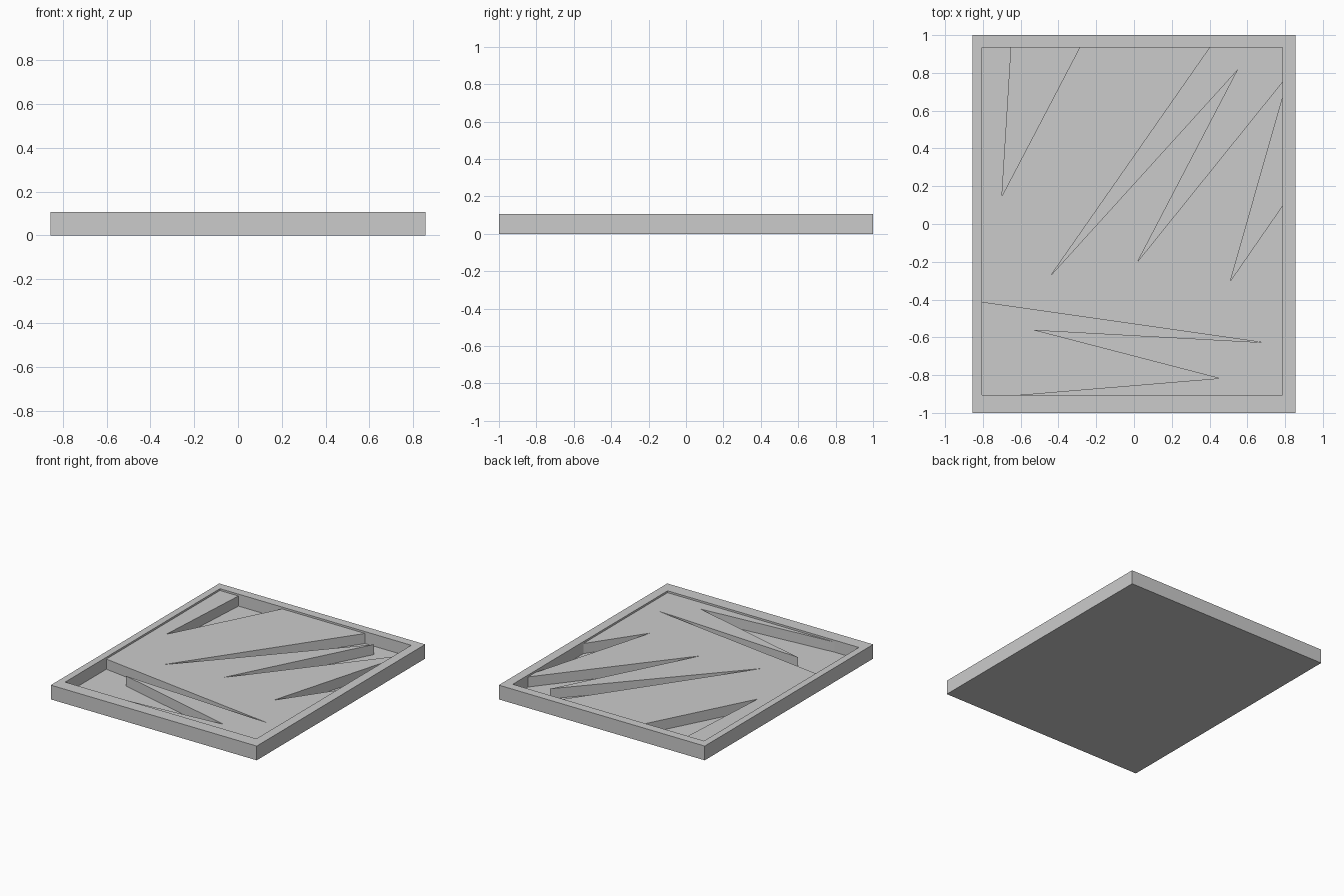
import bpy, bmesh

if "Cube" in bpy.data.objects:
    bpy.data.objects.remove(bpy.data.objects["Cube"])

HEIGHT, PLATE_TOP, FLOOR = 0.107, 0.093, 0.017
L, R, B, T = -0.804, 0.786, -0.904, 0.934   # inside edges of the rim


def rect(x0, x1, y0, y1):
    return [(x0, y0), (x1, y0), (x1, y1), (x0, y1)]


def loft(name, rings):
    """Join outlines of equal point count, given as (points, z), and cap both ends."""
    bm = bmesh.new()
    loops = [[bm.verts.new((x, y, z)) for x, y in pts] for pts, z in rings]
    for a, b in zip(loops, loops[1:]):
        n = len(a)
        for i in range(n):
            j = (i + 1) % n
            bm.faces.new((a[i], a[j], b[j], b[i]))
    caps = [bm.faces.new(loops[0][::-1]), bm.faces.new(loops[-1])]
    bmesh.ops.recalc_face_normals(bm, faces=bm.faces)
    bmesh.ops.triangulate(bm, faces=caps, ngon_method='EAR_CLIP')
    mesh = bpy.data.meshes.new(name)
    bm.to_mesh(mesh)
    bm.free()
    obj = bpy.data.objects.new(name, mesh)
    bpy.context.collection.objects.link(obj)
    return obj


# Shallow tray: outer walls, flat rim, inner walls and floor
outer = rect(-0.856, 0.856, -1, 1)
inner = rect(L, R, B, T)
loft("tray", [(outer, 0), (outer, HEIGHT), (inner, HEIGHT), (inner, FLOOR)])

# Raised plate with jagged, shard-shaped cut-outs
shards = [
    (L, -0.415), (0.68, -0.627), (-0.54, -0.56), (0.45, -0.817), (-0.60, B),  # front
    (R, B), (R, 0.097), (0.51, -0.302), (R, 0.665),                          # right
    (R, 0.753), (0.02, -0.198), (0.553, 0.823), (-0.44, -0.272), (0.402, T), # back right
    (-0.288, T), (-0.699, 0.148), (-0.65, T), (L, T),                        # back left
]
loft("jagged_plate", [(shards, FLOOR), (shards, PLATE_TOP)])
